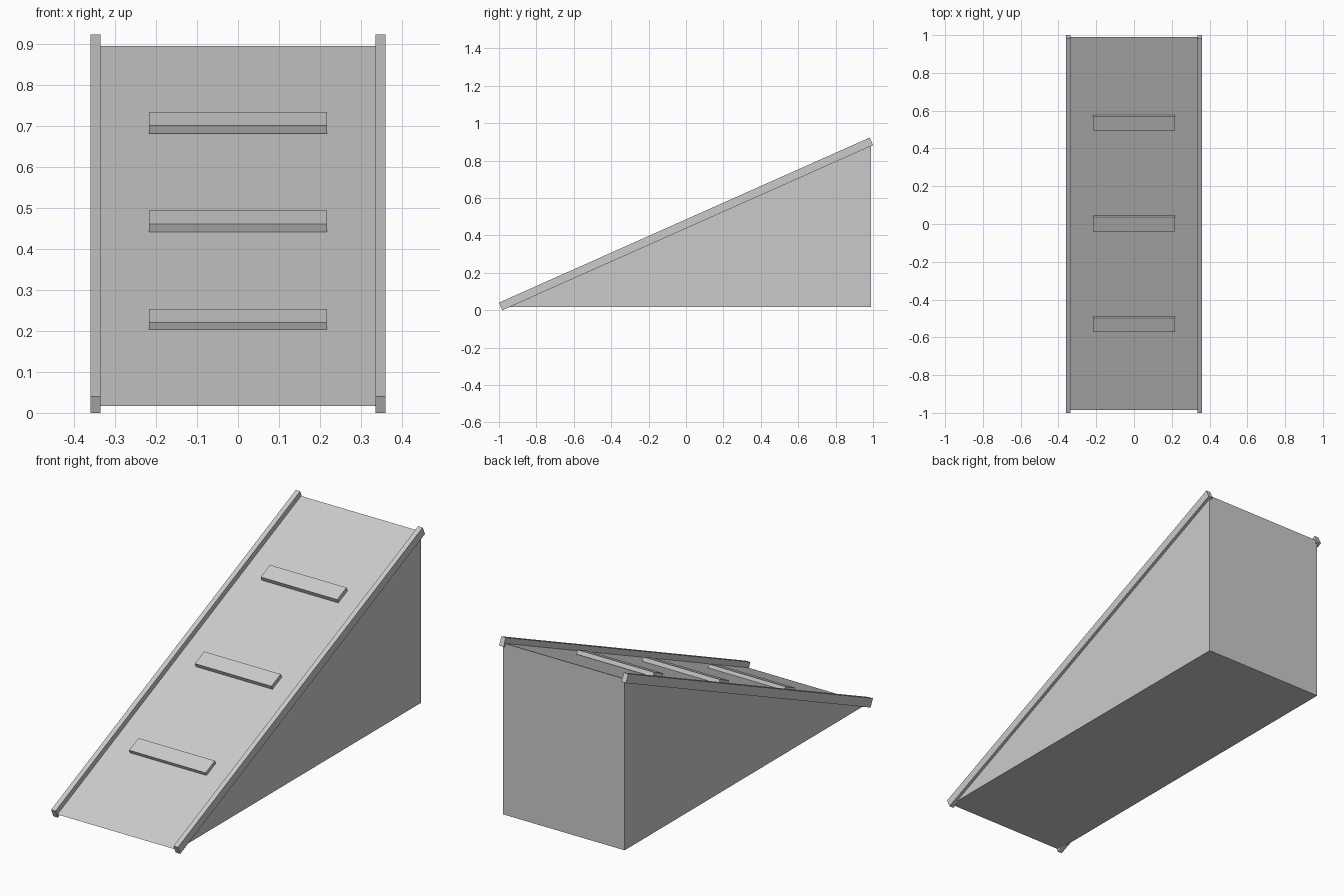
import bpy
import math
from mathutils import Vector

cube = bpy.data.objects.get("Cube")
if cube:
    bpy.data.objects.remove(cube, do_unlink=True)

TILT = math.radians(24)
ALONG = Vector((0, math.cos(TILT), math.sin(TILT)))
NORMAL = Vector((0, -math.sin(TILT), math.cos(TILT)))

grey = bpy.data.materials.new("light_grey")
grey.use_nodes = True
colour = (0.6, 0.6, 0.6, 1)
grey.diffuse_color = colour
grey.node_tree.nodes["Principled BSDF"].inputs["Base Color"].default_value = colour


def tilted_box(name, centre, size):
    """Box lying along the slope."""
    bpy.ops.mesh.primitive_cube_add(size=1, location=centre, rotation=(TILT, 0, 0))
    obj = bpy.context.object
    obj.name = name
    obj.scale = size
    bpy.ops.object.transform_apply(location=False, rotation=False, scale=True)
    obj.data.materials.append(grey)
    return obj


def prism(name, profile, half_width):
    """Extrude a y-z profile across x."""
    n = len(profile)
    verts = [(x, y, z) for x in (-half_width, half_width) for y, z in profile]
    faces = [tuple(reversed(range(n))), tuple(range(n, 2 * n))]
    faces += [(i, (i + 1) % n, (i + 1) % n + n, i + n) for i in range(n)]
    mesh = bpy.data.meshes.new(name)
    mesh.from_pydata(verts, [], faces)
    mesh.materials.append(grey)
    obj = bpy.data.objects.new(name, mesh)
    bpy.context.collection.objects.link(obj)
    return obj


# Solid wedge body
prism("ramp_body", [(-0.985, 0.017), (0.99, 0.017), (0.99, 0.896)], 0.345)

# Side rails along the sloped edges
for side, x in (("left", 0.3475), ("right", -0.3475)):
    tilted_box(side + "_rail", (x, 0, 0.4615), (0.025, 2.17, 0.0445))

# Cross cleats, sunk slightly into the slope
LENGTH, THICKNESS = 0.082, 0.022
for i, name in enumerate(("lower", "middle", "upper")):
    front_top = Vector((0, -0.572 + 0.533 * i, 0.2205 + 0.2405 * i))
    centre = front_top + ALONG * LENGTH / 2 - NORMAL * THICKNESS / 2
    tilted_box(name + "_cleat", centre, (0.434, LENGTH, THICKNESS))
